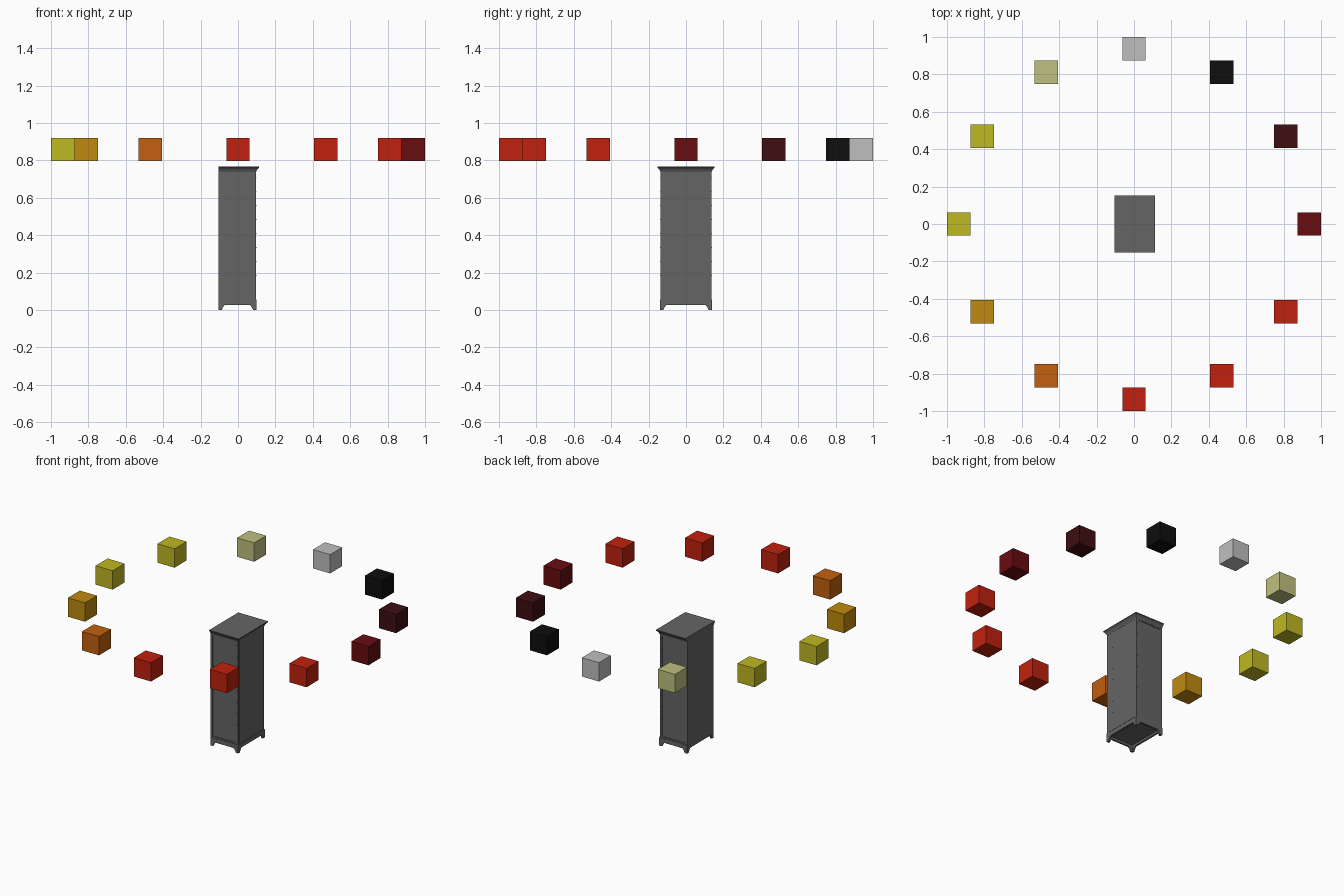
import bpy, bmesh, math

default = bpy.data.objects.get("Cube")
if default:
    bpy.data.objects.remove(default, do_unlink=True)


def material(name, rgb):
    """Flat colour, given as 0-255 display values."""
    lin = [((c / 255 + 0.055) / 1.055) ** 2.4 if c > 10 else c / 255 / 12.92 for c in rgb]
    m = bpy.data.materials.new(name)
    m.use_nodes = True
    m.diffuse_color = (*lin, 1)
    bsdf = next(n for n in m.node_tree.nodes if n.type == 'BSDF_PRINCIPLED')
    bsdf.inputs["Base Color"].default_value = (*lin, 1)
    return m


def finish(name, bm, mat):
    bmesh.ops.recalc_face_normals(bm, faces=bm.faces)
    mesh = bpy.data.meshes.new(name)
    bm.to_mesh(mesh)
    bm.free()
    mesh.materials.append(mat)
    ob = bpy.data.objects.new(name, mesh)
    bpy.context.collection.objects.link(ob)
    return ob


def box(name, lo, hi, mat):
    bm = bmesh.new()
    bmesh.ops.create_cube(bm, size=1)
    for v in bm.verts:
        v.co = [lo[i] + (v.co[i] + 0.5) * (hi[i] - lo[i]) for i in range(3)]
    return finish(name, bm, mat)


def extrude(name, points, direction, mat):
    """Solid from a planar outline pushed along a direction."""
    bm = bmesh.new()
    face = bm.faces.new([bm.verts.new(p) for p in points])
    out = bmesh.ops.extrude_face_region(bm, geom=[face])
    verts = [g for g in out["geom"] if isinstance(g, bmesh.types.BMVert)]
    bmesh.ops.translate(bm, verts=verts, vec=direction)
    return finish(name, bm, mat)


grey = material("cabinet grey", (101, 101, 101))
red = material("bright red", (193, 33, 14))
yellow = material("yellow", (191, 184, 34))

# Ring of cubes, counter-clockwise from +x
ring = [
    material("dark red", (104, 12, 16)),
    material("maroon", (62, 14, 17)),
    material("black", (14, 14, 14)),
    material("light grey", (191, 191, 191)),
    material("pale yellow", (192, 192, 128)),
    yellow, yellow,
    material("amber", (192, 138, 16)),
    material("orange", (194, 96, 16)),
    red, red, red,
]
side, radius, mid = 0.125, 0.9375, 0.858
for i, mat in enumerate(ring):
    a = math.radians(30 * i)
    c = (radius * math.cos(a), radius * math.sin(a), mid)
    box(f"ring_cube_{i + 1}", [v - side / 2 for v in c], [v + side / 2 for v in c], mat)

# Cabinet body, its door is on +x and its back on -x
back, front, half = -0.105, 0.096, 0.136
box("cabinet_body", (back, 0.003 - half, 0.042), (front - 0.002, half - 0.003, 0.75), grey)
box("door", (front - 0.003, 0.012 - half, 0.06), (front, half - 0.012, 0.738), grey)

# Stiles and rails framing the recessed side panels
for s, label in ((-1, "right"), (1, "left")):
    y0, y1 = sorted((s * (half - 0.01), s * half))
    for x0, x1, part in ((back, back + 0.014, "back"), (front - 0.016, front, "front")):
        box(f"{label}_{part}_stile", (x0, y0, 0.042), (x1, y1, 0.75), grey)
    for z0, z1, part in ((0.05, 0.065, "lower"), (0.73, 0.748, "upper")):
        box(f"{label}_{part}_rail", (back + 0.01, y0, z0), (front - 0.01, y1, z1), grey)


# Skirt boards with arched cut-outs that leave bracket feet
def skirt_outline(a, b):
    return [(a, 0), (a + 0.018, 0), (a + 0.024, 0.014), (a + 0.034, 0.027),
            (b - 0.034, 0.027), (b - 0.024, 0.014), (b - 0.018, 0), (b, 0),
            (b, 0.05), (b - 0.002, 0.056), (a + 0.002, 0.056), (a, 0.05)]


edge = half + 0.003
thick = 0.012
for s, label in ((-1, "right"), (1, "left")):
    extrude(f"{label}_skirt", [(u, s * edge, z) for u, z in skirt_outline(back, front + 0.003)],
            (0, -s * thick, 0), grey)
for x, d, label in ((back, thick, "back"), (front + 0.003, -thick, "front")):
    extrude(f"{label}_skirt", [(x, u, z) for u, z in skirt_outline(-edge, edge)],
            (d, 0, 0), grey)

# Cornice flaring out on the front and both sides, flush at the back
bm = bmesh.new()
rings = []
for z, o in ((0.738, 0.001), (0.746, 0.004), (0.754, 0.009), (0.762, 0.017), (0.768, 0.017)):
    rings.append([bm.verts.new((x, y, z)) for x, y in (
        (back, -half - o), (front + o, -half - o), (front + o, half + o), (back, half + o))])
for low, high in zip(rings, rings[1:]):
    for k in range(4):
        n = (k + 1) % 4
        bm.faces.new((low[k], low[n], high[n], high[k]))
bm.faces.new(rings[0])
bm.faces.new(rings[-1])
finish("cornice", bm, grey)

# Columns of small studs on the door and along the front edges of the sides
r = 0.0025
for i in range(8):
    z = 0.185 + i * 0.075
    box(f"door_stud_{i + 1}", (front - 0.001, -0.083 - r, z - r), (front + 0.002, -0.083 + r, z + r), grey)
    for s, label in ((-1, "right"), (1, "left")):
        y0, y1 = sorted((s * (half - 0.001), s * (half + 0.002)))
        box(f"{label}_stud_{i + 1}", (0.088 - r, y0, z - r), (0.088 + r, y1, z + r), grey)
